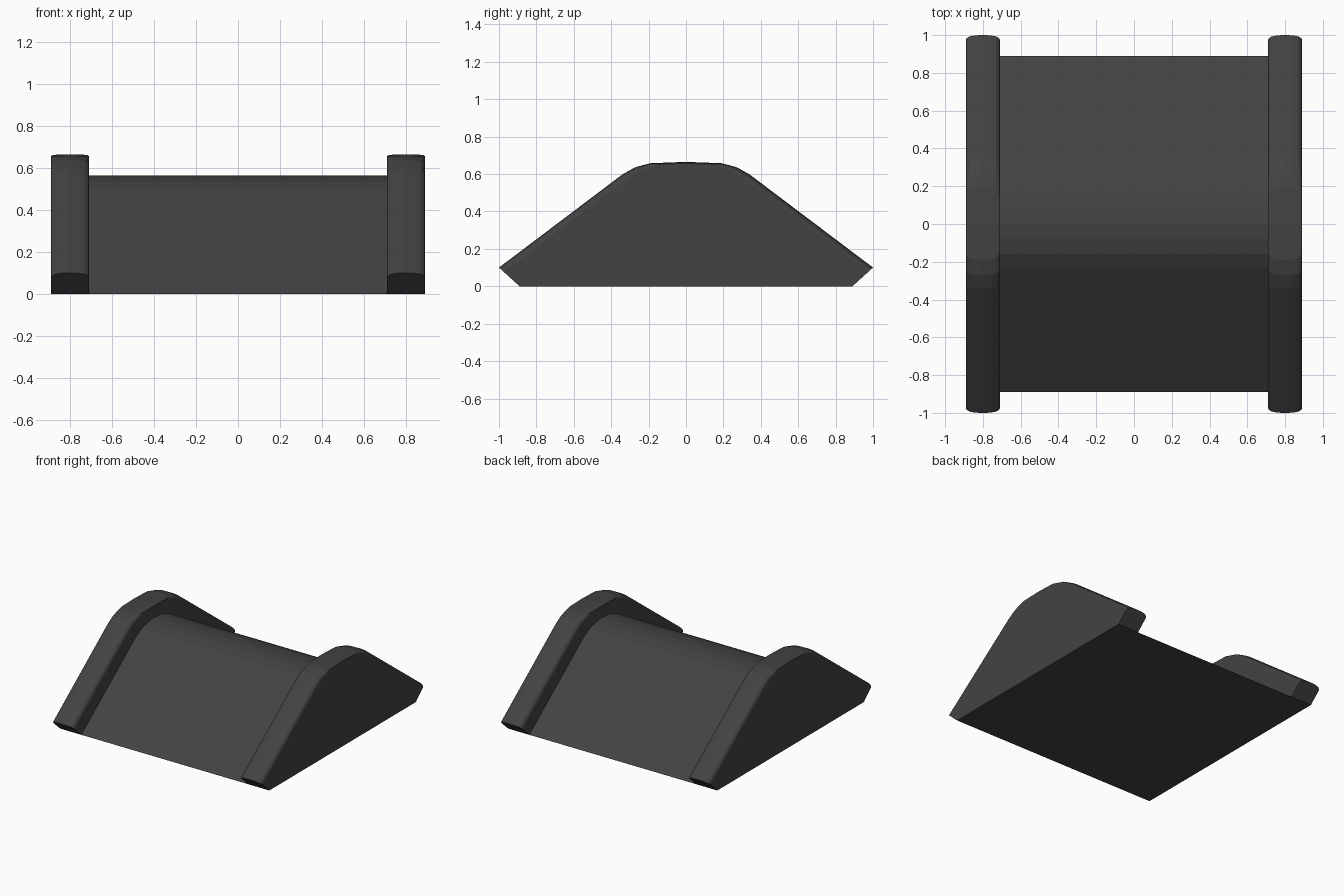
import bpy
import bmesh

cube = bpy.data.objects.get("Cube")
if cube:
    bpy.data.objects.remove(cube, do_unlink=True)

# Single dark rubber colour
grey = bpy.data.materials.new("dark_grey")
grey.use_nodes = True
colour = (0.055, 0.055, 0.055, 1)
grey.diffuse_color = colour
grey.node_tree.nodes["Principled BSDF"].inputs["Base Color"].default_value = colour


def symmetric(half):
    """Mirror a half profile (ending on y = 0) into a closed outline."""
    return half + [(-y, z) for y, z in reversed(half[:-1])]


def loft(name, sections):
    """Skin a list of (x, outline) sections and cap both ends."""
    bm = bmesh.new()
    rings = [[bm.verts.new((x, y, z)) for y, z in outline] for x, outline in sections]
    for a, b in zip(rings, rings[1:]):
        for i in range(len(a)):
            j = (i + 1) % len(a)
            bm.faces.new((a[i], a[j], b[j], b[i]))
    bm.faces.new(rings[0])
    bm.faces.new(rings[-1])
    bmesh.ops.recalc_face_normals(bm, faces=bm.faces)
    mesh = bpy.data.meshes.new(name)
    bm.to_mesh(mesh)
    bm.free()
    mesh.materials.append(grey)
    obj = bpy.data.objects.new(name, mesh)
    bpy.context.collection.objects.link(obj)
    return obj


# Ramp body between the rails
ramp = symmetric([(0.89, 0), (0.23, 0.497), (0.16, 0.535), (0.08, 0.558), (0, 0.565)])
loft("ramp_body", [(-0.71, ramp), (0.71, ramp)])

# Side rails: the crown outline blends to a slightly smaller one at each side
crown = [(0.89, 0), (1.0, 0.10), (0.34, 0.598), (0.27, 0.637), (0.19, 0.658), (0, 0.665)]
edge = [(0.89, 0), (0.975, 0.078), (0.325, 0.568), (0.25, 0.618), (0.15, 0.652), (0, 0.657)]
rounding = [(0, 1), (0.005, 0.62), (0.018, 0.3), (0.045, 0.08), (0.075, 0)]
centre, half_width = 0.80, 0.09


def rail_outline(t):
    return symmetric([(a + (c - a) * t, b + (d - b) * t)
                      for (a, b), (c, d) in zip(crown, edge)])


for name, side in (("left_rail", 1), ("right_rail", -1)):
    inner = [(side * centre - half_width + dx, rail_outline(t)) for dx, t in rounding]
    outer = [(side * centre + half_width - dx, rail_outline(t)) for dx, t in reversed(rounding)]
    loft(name, inner + outer)
